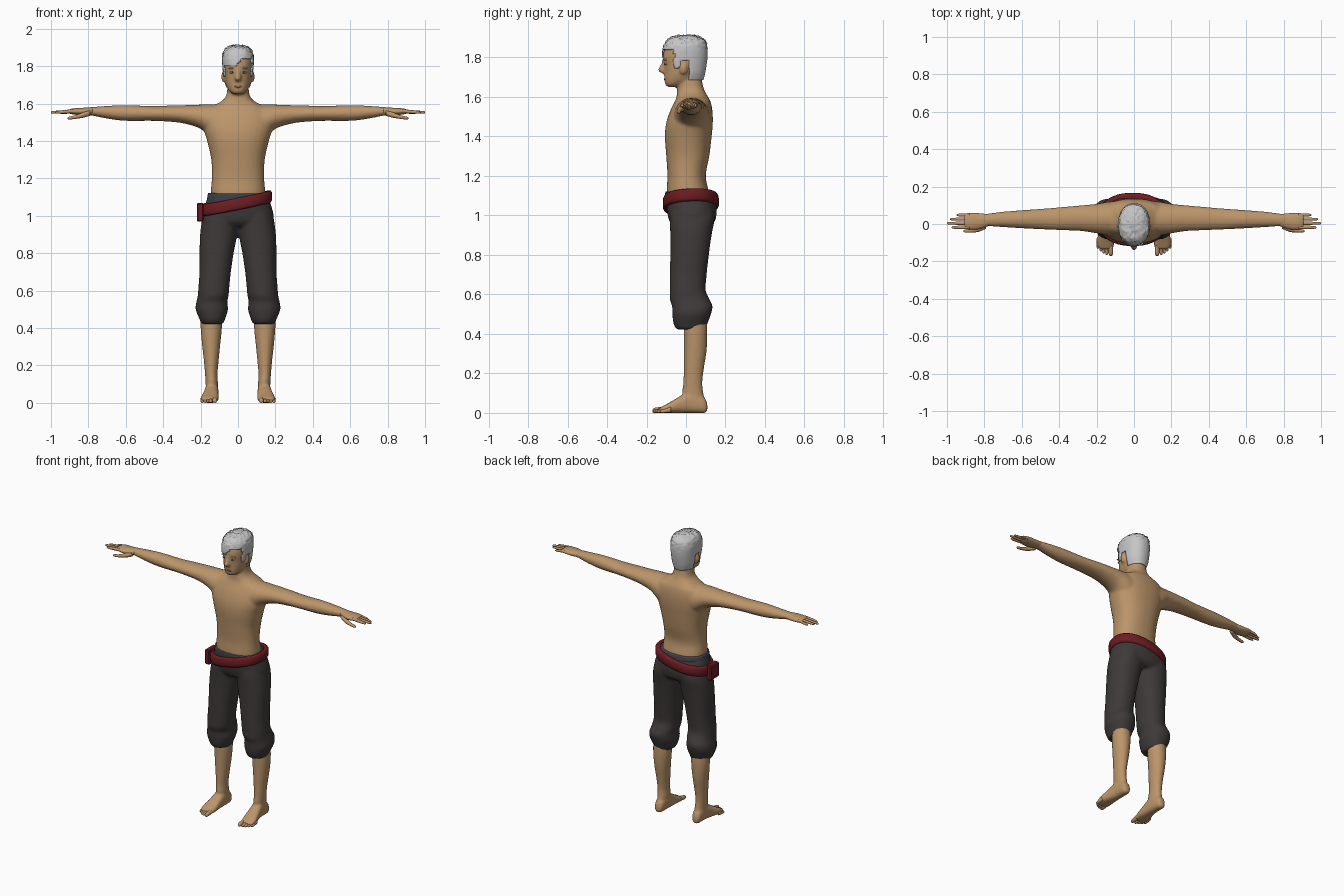
import bpy, bmesh, math, random
from mathutils import Matrix

random.seed(4)
cube = bpy.data.objects.get("Cube")
if cube:
    bpy.data.objects.remove(cube, do_unlink=True)


def material(name, r, g, b):
    m = bpy.data.materials.new(name)
    m.use_nodes = True
    m.diffuse_color = (r, g, b, 1)
    node = next(n for n in m.node_tree.nodes if n.type == 'BSDF_PRINCIPLED')
    node.inputs["Base Color"].default_value = (r, g, b, 1)
    node.inputs["Roughness"].default_value = 0.8
    return m


SKIN = material("skin", .50, .30, .145)
HAIR = material("silver hair", .56, .56, .57)
CLOTH = material("charcoal cloth", .05, .042, .042)
BAND = material("slate waistband", .05, .053, .068)
RED = material("red belt", .15, .012, .016)
WHITE = material("eye white", .6, .58, .54)
IRIS = material("dark iris", .03, .025, .02)
LIPS = material("lips", .32, .14, .085)


def finish(name, bm, mat, smooth=True):
    bmesh.ops.recalc_face_normals(bm, faces=bm.faces)
    me = bpy.data.meshes.new(name)
    bm.to_mesh(me)
    bm.free()
    me.materials.append(mat)
    for p in me.polygons:
        p.use_smooth = smooth
    ob = bpy.data.objects.new(name, me)
    bpy.context.collection.objects.link(ob)
    return ob


def spline(rings, steps):
    """Smoothly interpolate ring measurements."""
    out = []
    for i in range(len(rings) - 1):
        p = [rings[max(0, min(len(rings) - 1, i + k))] for k in (-1, 0, 1, 2)]
        for s in range(steps):
            t = s / steps
            out.append([b + .5 * t * (c - a + t * (2*a - 5*b + 4*c - d + t * (3*(b - c) + d - a)))
                        for a, b, c, d in zip(*p)])
    return out + [list(rings[-1])]


def loft_mesh(axis, rings, seg=24, steps=4, power=2.0, cap=True, side=1):
    """Rings are (position, a_min, a_max, b_min, b_max) along one axis."""
    bm = bmesh.new()
    loops = []
    for t, a0, a1, b0, b1 in spline(rings, steps):
        loop = []
        for k in range(seg):
            ang = math.tau * (k + .5) / seg
            c, s = math.cos(ang), math.sin(ang)
            a = (a0 + a1) / 2 + (a1 - a0) / 2 * math.copysign(abs(c) ** (2 / power), c)
            b = (b0 + b1) / 2 + (b1 - b0) / 2 * math.copysign(abs(s) ** (2 / power), s)
            x, y, z = {'x': (t, a, b), 'y': (a, t, b), 'z': (a, b, t)}[axis]
            loop.append(bm.verts.new((x * side, y, z)))
        loops.append(loop)
    for lo, hi in zip(loops, loops[1:]):
        for k in range(seg):
            n = (k + 1) % seg
            bm.faces.new((lo[k], lo[n], hi[n], hi[k]))
    if cap:
        bm.faces.new(loops[0])
        bm.faces.new(loops[-1])
    return bm


def loft(name, axis, rings, mat, **kw):
    return finish(name, loft_mesh(axis, rings, **kw), mat)


def ball(name, centre, radii, mat, tilt=0):
    bm = bmesh.new()
    m = Matrix.Translation(centre) @ Matrix.Rotation(tilt, 4, 'Y') @ Matrix.Diagonal((*radii, 1))
    bmesh.ops.create_uvsphere(bm, u_segments=16, v_segments=10, radius=1, matrix=m)
    return finish(name, bm, mat)


def fuse(name, parts, voxel, rounds):
    """Merge overlapping parts into one soft surface."""
    bpy.ops.object.select_all(action='DESELECT')
    for p in parts:
        p.select_set(True)
    bpy.context.view_layer.objects.active = parts[0]
    bpy.ops.object.join()
    ob = parts[0]
    ob.name = name
    r = ob.modifiers.new("merge", 'REMESH')
    r.mode, r.voxel_size, r.use_smooth_shade = 'VOXEL', voxel, True
    s = ob.modifiers.new("soften", 'SMOOTH')
    s.factor, s.iterations = .5, rounds
    return ob


def sym(t, half, b0, b1):
    return (t, -half, half, b0, b1)


# Torso, neck, head and arms
body = [loft("torso", 'z', [
    sym(1.05, .14, -.09, .12), sym(1.12, .146, -.098, .115), sym(1.2, .14, -.094, .1),
    sym(1.3, .143, -.1, .118), sym(1.4, .165, -.107, .13), sym(1.47, .185, -.1, .136),
    sym(1.53, .185, -.08, .134), sym(1.575, .16, -.058, .125), sym(1.6, .11, -.048, .112),
    sym(1.63, .07, -.045, .095), sym(1.67, .058, -.04, .083), sym(1.73, .054, -.04, .08)],
    SKIN, power=2.3, seg=32)]
body.append(loft("head", 'z', [
    sym(1.65, .022, -.092, -.045), sym(1.663, .042, -.105, -.01), sym(1.69, .06, -.11, .05),
    sym(1.72, .069, -.11, .075), sym(1.76, .074, -.112, .09), sym(1.8, .077, -.117, .096),
    sym(1.84, .076, -.108, .096), sym(1.87, .066, -.088, .084), sym(1.895, .035, -.045, .05)],
    SKIN, power=2.15, seg=32))
body.append(loft("nose", 'z', [
    sym(1.72, .012, -.125, -.09), sym(1.735, .018, -.143, -.09),
    sym(1.76, .012, -.131, -.09), sym(1.79, .009, -.12, -.09)], SKIN))
for s in (1, -1):
    body.append(ball("ear", (s * .078, -.012, 1.745), (.011, .02, .032), SKIN))
    body.append(loft("arm", 'x', [
        (.06, -.06, .12, 1.40, 1.6), (.13, -.062, .12, 1.41, 1.597), (.2, -.05, .108, 1.465, 1.595),
        (.28, -.038, .1, 1.492, 1.592), (.36, -.034, .093, 1.503, 1.59), (.46, -.03, .084, 1.508, 1.587),
        (.6, -.023, .074, 1.508, 1.592), (.7, -.017, .066, 1.52, 1.588), (.78, -.012, .056, 1.536, 1.582),
        (.83, -.01, .052, 1.54, 1.578)], SKIN, side=s))
fuse("upper_body", body, .008, 4)

# Hands
for s, label in ((1, "left"), (-1, "right")):
    loft(label + "_palm", 'x', [
        (.775, -.01, .052, 1.54, 1.58), (.83, -.028, .058, 1.537, 1.578),
        (.88, -.03, .06, 1.542, 1.575), (.905, -.023, .054, 1.548, 1.568)], SKIN, side=s)
    for i, tip in enumerate((.975, 1.0, .985, .95)):
        y, r = -.018 + i * .022, .0095 - i * .0006
        z = 1.556 - (.004 if i == 3 else 0)
        loft(f"{label}_finger_{i + 1}", 'x', [
            (.88, y - r, y + r, 1.55, 1.57), (.93, y - r, y + r, z - r, z + r),
            (tip - .01, y - r * .8, y + r * .8, z - r, z + r * .5),
            (tip, y - .003, y + .003, z - .006, z)], SKIN, seg=10, side=s)
    loft(label + "_thumb", 'x', [
        (.79, -.025, .01, 1.535, 1.565), (.83, -.042, -.012, 1.524, 1.553),
        (.87, -.046, -.024, 1.518, 1.538), (.9, -.046, -.028, 1.515, 1.531),
        (.912, -.041, -.034, 1.518, 1.526)], SKIN, seg=12, side=s)

# Face details
for s, label in ((1, "left"), (-1, "right")):
    ball(label + "_eye", (s * .031, -.101, 1.767), (.014, .008, .006), WHITE)
    ball(label + "_iris", (s * .031, -.106, 1.767), (.005, .005, .0055), IRIS)
    ball(label + "_brow", (s * .033, -.104, 1.789), (.019, .009, .004), HAIR, tilt=s * .1)
ball("mouth", (0, -.106, 1.69), (.022, .006, .006), LIPS)

# Short hair: a shell trimmed along the hairline, ruffled on the crown
bm = loft_mesh('z', [
    sym(1.685, .063, -.1, .088), sym(1.72, .075, -.1, .097), sym(1.76, .081, -.115, .104),
    sym(1.8, .084, -.122, .109), sym(1.84, .085, -.118, .109), sym(1.875, .079, -.106, .103),
    sym(1.9, .06, -.08, .082), sym(1.912, .025, -.035, .045)], seg=56, steps=5, power=2.2)


def bald(f):
    x, y, z = f.calc_center_median()
    if y > .012:
        return False
    if y > -.06:
        return z < (1.78 if y > -.032 else 1.745)
    return z < 1.8 + max(0, min(.042, x + .015))


bmesh.ops.delete(bm, geom=[f for f in bm.faces if bald(f)], context='FACES')
for v in bm.verts:
    if v.co.z > 1.82:
        amount = min(1, (v.co.z - 1.82) / .05)
        v.co *= 1 + random.uniform(-.0025, .0025) * amount
        v.co.x *= 1 + random.uniform(-.05, .05) * amount
        v.co.y *= 1 + random.uniform(-.05, .05) * amount
hair = finish("hair", bm, HAIR)
sol = hair.modifiers.new("thickness", 'SOLIDIFY')
sol.thickness, sol.offset = .008, -1

# Trousers with baggy gathered cuffs
trousers = [loft("hips", 'z', [
    sym(.945, .15, -.06, .12), sym(.97, .186, -.084, .146), sym(1.01, .19, -.094, .155),
    sym(1.06, .176, -.1, .153), sym(1.1, .163, -.1, .138)], CLOTH, power=2.3, seg=32)]
for s in (1, -1):
    trousers.append(loft("trouser_leg", 'z', [
        (.422, .08, .195, -.048, .095), (.45, .068, .207, -.063, .108), (.5, .053, .227, -.07, .127),
        (.54, .057, .223, -.071, .135), (.575, .05, .215, -.082, .12), (.62, .046, .212, -.082, .1),
        (.7, .038, .206, -.082, .105), (.8, .023, .206, -.08, .116), (.9, .004, .203, -.08, .13),
        (.98, -.005, .192, -.083, .145), (1.03, .005, .175, -.08, .14)],
        CLOTH, power=2.2, side=s))
fuse("trousers", trousers, .01, 3)

# Waistband and slanted belt with side buckle
loft("waistband", 'z', [sym(1.06, .17, -.102, .14), sym(1.105, .164, -.106, .137),
                        sym(1.122, .16, -.104, .133)], BAND, seg=32, power=2.2)
bm = loft_mesh('z', [
    (-.028, -.17, .155, -.09, .135), (-.032, -.19, .176, -.112, .16),
    (-.02, -.196, .183, -.118, .167), (.02, -.195, .182, -.117, .166),
    (.032, -.188, .175, -.11, .158), (.028, -.17, .155, -.09, .135)],
    seg=40, steps=1, power=2.25, cap=False)
for v in bm.verts:
    v.co.z += 1.068 + .2 * v.co.x + .04 * v.co.y
finish("belt", bm, RED)
bm = bmesh.new()
bmesh.ops.create_cube(bm, size=1, matrix=Matrix.Translation((-.202, .0, 1.02)) @ Matrix.Diagonal((.036, .09, .1, 1)))
bmesh.ops.bevel(bm, geom=bm.edges[:], offset=.006, segments=1, affect='EDGES')
finish("belt_buckle", bm, RED, smooth=False)

# Lower legs, feet and toes
for s, label in ((1, "left"), (-1, "right")):
    shin = loft("shin", 'z', [
        (.05, .11, .172, .0, .095), (.1, .107, .173, -.018, .088), (.15, .11, .176, -.014, .083),
        (.22, .104, .182, -.012, .09), (.31, .095, .192, -.012, .104), (.4, .086, .2, -.012, .108),
        (.48, .085, .2, -.012, .105)], SKIN, side=s)
    foot = loft("foot", 'y', [
        (.108, .125, .155, .012, .04), (.096, .114, .167, 0, .075), (.06, .107, .173, 0, .1),
        (.015, .104, .177, 0, .11), (-.03, .104, .185, 0, .085), (-.08, .103, .197, 0, .055),
        (-.115, .107, .197, 0, .036), (-.135, .113, .185, .003, .026)], SKIN, power=2.5, side=s)
    fuse(label + "_lower_leg", [shin, foot], .008, 3)
    for i, tip in enumerate((-.17, -.166, -.157, -.146, -.132)):
        x, r = (.124 if i == 0 else .13 + i * .0155), (.013 if i == 0 else .009)
        loft(f"{label}_toe_{i + 1}", 'y', [
            (tip + .055, x - r, x + r, .003, .032), (tip + .02, x - r, x + r, 0, r * 2.1),
            (tip + .005, x - r * .8, x + r * .8, .001, r * 1.7),
            (tip, x - r * .4, x + r * .4, .005, r)], SKIN, seg=10, side=s)
